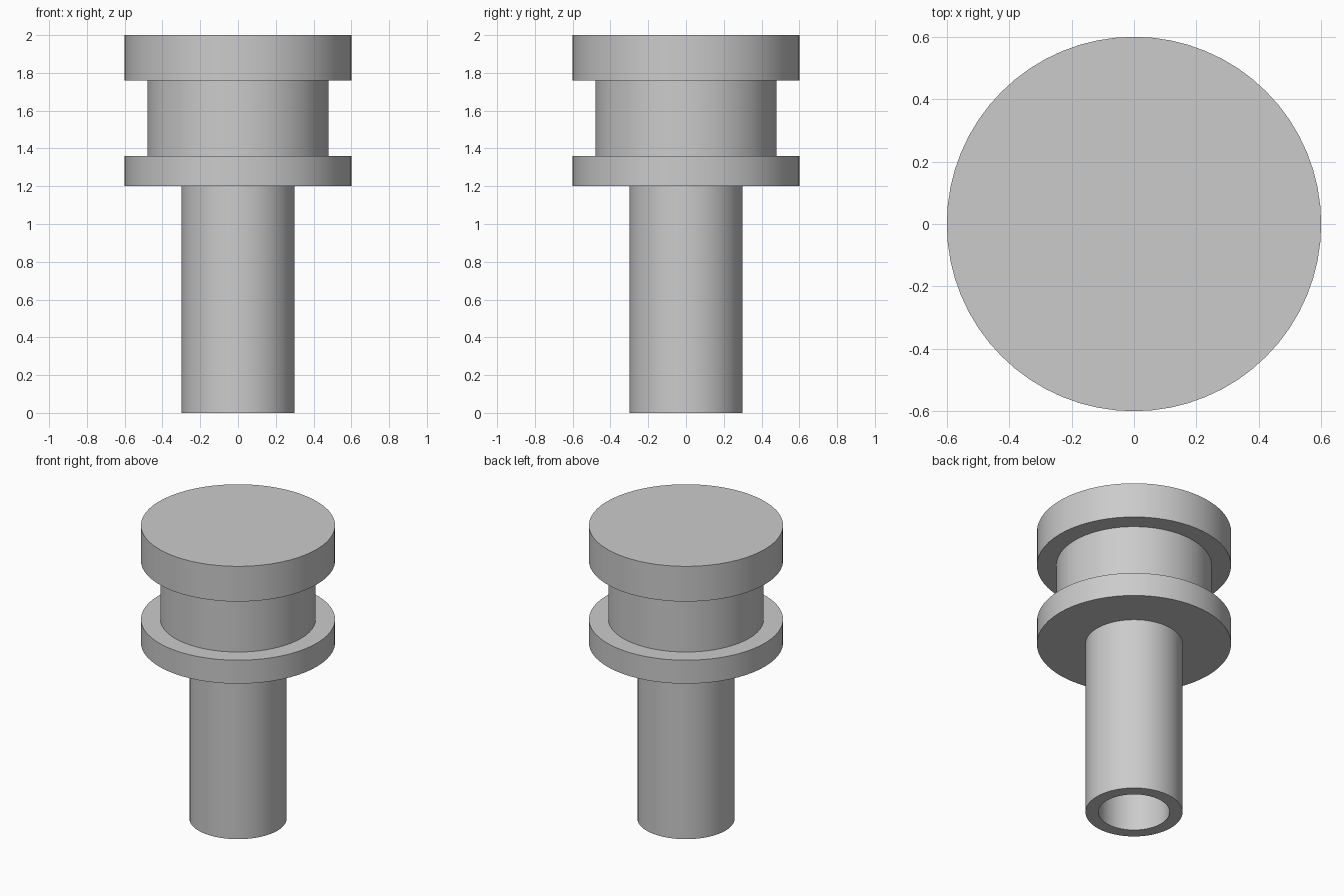
import bpy
import bmesh
from math import radians, tau
from mathutils import Vector

SEGMENTS = 64

cube = bpy.data.objects.get("Cube")
if cube:
    bpy.data.objects.remove(cube, do_unlink=True)

# Plain grey finish
grey = bpy.data.materials.new("plain_grey")
grey.use_nodes = True
colour = (0.6, 0.6, 0.6, 1)
grey.diffuse_color = colour
grey.node_tree.nodes["Principled BSDF"].inputs["Base Color"].default_value = colour


def lathe(name, profile):
    """Revolve a (radius, height) profile around the z axis."""
    bm = bmesh.new()
    verts = [bm.verts.new((r, 0, z)) for r, z in profile]
    edges = [bm.edges.new(pair) for pair in zip(verts, verts[1:])]
    bmesh.ops.spin(bm, geom=verts + edges, cent=Vector(), axis=Vector((0, 0, 1)),
                   angle=tau, steps=SEGMENTS, use_duplicate=False)
    bmesh.ops.remove_doubles(bm, verts=bm.verts[:], dist=0.0001)
    bmesh.ops.recalc_face_normals(bm, faces=bm.faces[:])
    mesh = bpy.data.meshes.new(name)
    bm.to_mesh(mesh)
    bm.free()
    mesh.materials.append(grey)
    obj = bpy.data.objects.new(name, mesh)
    bpy.context.collection.objects.link(obj)
    bpy.ops.object.select_all(action="DESELECT")
    obj.select_set(True)
    bpy.context.view_layer.objects.active = obj
    bpy.ops.object.shade_smooth_by_angle(angle=radians(30))
    return obj


# One turned solid, from the bore outwards and up to the cap
bore = [(0, 1.2), (0.22, 1.2), (0.22, 0)]
stem = [(0.3, 0), (0.3, 1.2)]
flange = [(0.6, 1.2), (0.6, 1.36)]
neck = [(0.48, 1.36), (0.48, 1.76)]
cap = [(0.6, 1.76), (0.6, 2), (0, 2)]
lathe("hollow_stem_with_grooved_head", bore + stem + flange + neck + cap)
